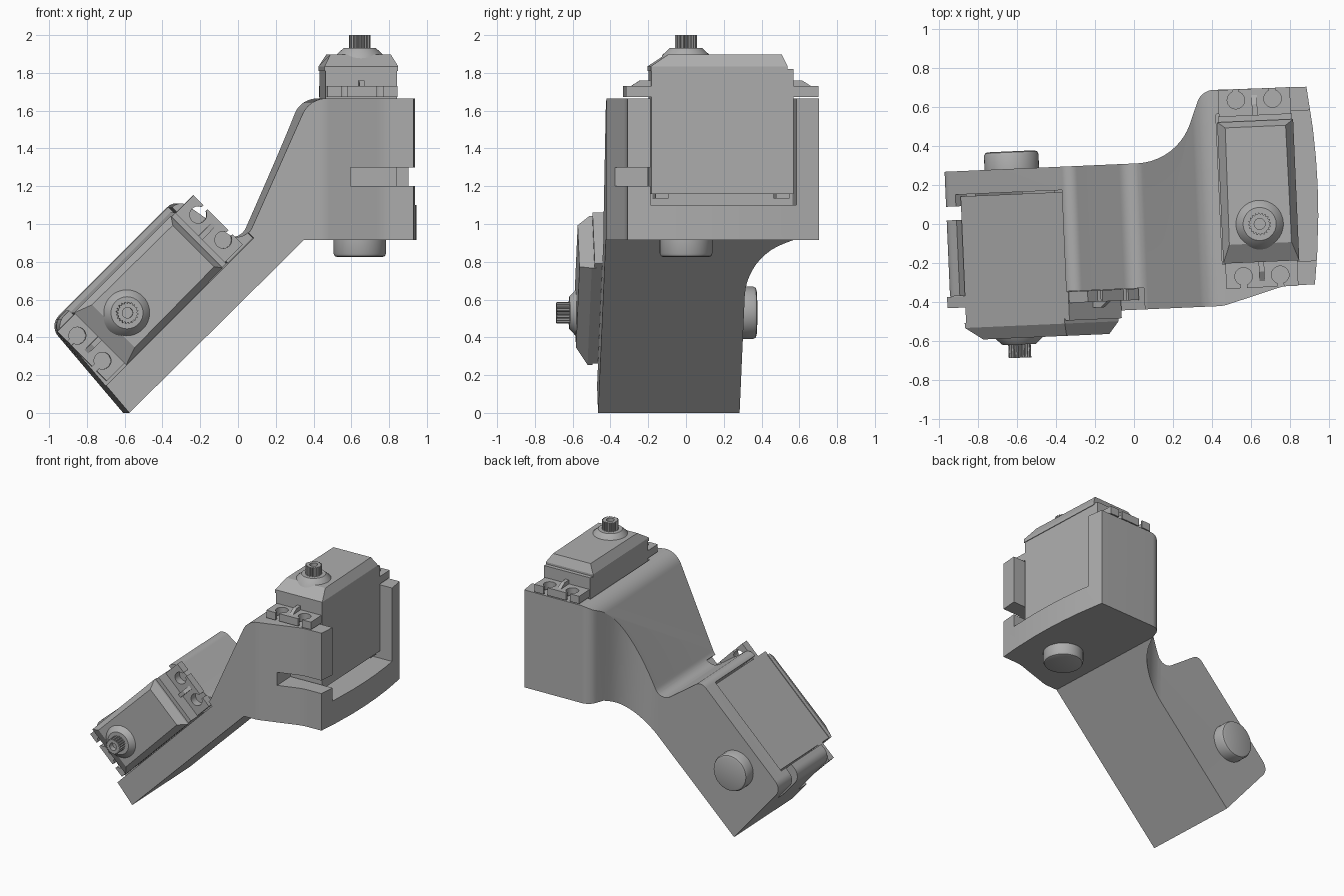
import bpy, bmesh, math
from mathutils import Matrix, Vector

if "Cube" in bpy.data.objects:
    bpy.data.objects.remove(bpy.data.objects["Cube"], do_unlink=True)

GREY = (0.42, 0.42, 0.42, 1)
mat = bpy.data.materials.new("plain grey")
mat.use_nodes = True
mat.diffuse_color = GREY
mat.node_tree.nodes["Principled BSDF"].inputs["Base Color"].default_value = GREY


def add(name, bm, m):
    bmesh.ops.recalc_face_normals(bm, faces=bm.faces)
    bm.transform(m)
    me = bpy.data.meshes.new(name)
    bm.to_mesh(me)
    bm.free()
    me.materials.append(mat)
    ob = bpy.data.objects.new(name, me)
    bpy.context.collection.objects.link(ob)
    return ob


def rounded(pts, steps=10):
    """Polygon outline; a third value in a point is its corner radius."""
    out = []
    for i, p in enumerate(pts):
        v = Vector(p[:2])
        if len(p) < 3:
            out.append(v)
            continue
        a = (Vector(pts[i - 1][:2]) - v).normalized()
        b = (Vector(pts[(i + 1) % len(pts)][:2]) - v).normalized()
        half = a.angle(b) / 2
        c = v + (a + b).normalized() * p[2] / math.sin(half)
        t = p[2] / math.tan(half)
        s, e = v + a * t - c, v + b * t - c
        turn = math.atan2(s.x * e.y - s.y * e.x, s.dot(e))
        for k in range(steps + 1):
            out.append(c + Matrix.Rotation(turn * k / steps, 2) @ s)
    return out


def prism(name, pts, z0, z1, m):
    bm = bmesh.new()
    f = bm.faces.new([bm.verts.new((p[0], p[1], z0)) for p in pts])
    top = bmesh.ops.extrude_face_region(bm, geom=[f])["geom"]
    bmesh.ops.translate(bm, vec=(0, 0, z1 - z0),
                        verts=[v for v in top if isinstance(v, bmesh.types.BMVert)])
    return add(name, bm, m)


def box(name, x, y, z, m):
    return prism(name, [(x[0], y[0]), (x[1], y[0]), (x[1], y[1]), (x[0], y[1])], z[0], z[1], m)


def circle(r, n, cx=0, cy=0):
    return [(cx + r * math.cos(k * math.tau / n), cy + r * math.sin(k * math.tau / n))
            for k in range(n)]


def lathe(name, profile, m, n=40):
    """Stack rings of (radius, height) and cap both ends."""
    bm = bmesh.new()
    rings = [[bm.verts.new((*p, z)) for p in circle(r, n)] for r, z in profile]
    for lo, hi in zip(rings, rings[1:]):
        for k in range(n):
            bm.faces.new((lo[k], lo[(k + 1) % n], hi[(k + 1) % n], hi[k]))
    bm.faces.new(rings[0])
    bm.faces.new(rings[-1])
    return add(name, bm, m)


def combine(ob, other, op="DIFFERENCE"):
    mod = ob.modifiers.new("cut", "BOOLEAN")
    mod.operation, mod.solver, mod.object = op, "EXACT", other
    bpy.context.view_layer.objects.active = ob
    bpy.ops.object.modifier_apply(modifier=mod.name)
    bpy.data.objects.remove(other, do_unlink=True)


def smooth(ob):
    bpy.ops.object.select_all(action="DESELECT")
    ob.select_set(True)
    bpy.context.view_layer.objects.active = ob
    bpy.ops.object.shade_smooth_by_angle(angle=math.radians(30))


# Frames: the whole arm is turned slightly; each motor has its shaft on local z
ROOT = Matrix.Rotation(math.radians(2.5), 4, "Z")
UPPER = ROOT @ Matrix.Translation((0.644, -0.028, 1.16))
s = math.sqrt(0.5)
LOWER = ROOT @ Matrix.Translation((-0.614, 0.18, 0.53)) @ Matrix(
    ((s, s, 0, 0), (0, 0, -1, 0), (-s, s, 0, 0), (0, 0, 0, 1)))
UPRIGHT = ROOT @ Matrix.Rotation(math.pi / 2, 4, "X")

# Bracket: side outline crossed with plan outline
side = rounded([(-0.595, 0), (0.33, 0.915), (1.2, 0.915), (1.2, 1.665), (0.36, 1.665, 0.14),
                (0.015, 0.89, 0.08), (-0.323, 1.127, 0.06), (-0.988, 0.463, 0.08)])
end_arc = [(0.95 - 0.14 * (y - 0.16) ** 2, y) for y in (-0.35, -0.2, 0, 0.16, 0.3, 0.45, 0.665)]
plan = rounded([(-1.2, -0.44), (0.44, -0.44, 0.2), (0.76, -0.35, 0.3)] + end_arc
               + [(0.375, 0.67, 0.09), (0.235, 0.31, 0.3), (-1.2, 0.31)])
bracket = prism("bracket", side, -1, 1, UPRIGHT)
combine(bracket, prism("plan", plan, -0.2, 2, ROOT), "INTERSECT")

# Motor pockets, tab seat and cable slots
cuts = [
    ((-0.2, 0.9), (-0.2, 0.572), (-0.06, 1), UPPER),
    ((-0.9, 0.2), (-0.2, 0.572), (-0.01, 1), LOWER),
    ((-0.8, 0.2), (-0.8, 0.76), (0.51, 1), LOWER),
    ((-0.065, 0.9), (-0.8, -0.15), (0.04, 0.14), UPPER),
    ((-0.8, 0.0), (-0.8, -0.15), (0.05, 0.12), LOWER),
]
for x, y, z, m in cuts:
    combine(bracket, box("cutter", x, y, z, m))
smooth(bracket)


def motor(label, m, floor, open_side):
    # Case with a slightly proud foot at each end
    box(label + "_motor_case", (-0.19, 0.19), (-0.19, 0.56), (0, 0.66), m)
    for y in (-0.17, 0.47):
        box(label + "_motor_foot", (-0.17, 0.17), (y, y + 0.07), (-0.025 if floor > 0.1 else -0.01, 0.01), m)

    # Lid with sloping edges, lower along the open side
    bm = bmesh.new()
    base = [(-0.195, -0.195), (0.195, -0.195), (0.195, 0.53), (-0.195, 0.53)]
    lo = [bm.verts.new((*p, 0.65)) for p in base]
    mid = [bm.verts.new((*p, 0.675)) for p in base]
    hi = [bm.verts.new((*p, 0.738)) for p in
          ((-0.16, -0.1), (0.16, -0.1), (0.155, 0.5), (-0.155, 0.5))]
    for a, b in ((lo, mid), (mid, hi)):
        for k in range(4):
            bm.faces.new((a[k], a[(k + 1) % 4], b[(k + 1) % 4], b[k]))
    bm.faces.new(lo)
    bm.faces.new(hi)
    add(label + "_motor_lid", bm, m)

    # Mounting tabs with open screw holes and a stiffening rib
    for sign, inner, outer, hole in ((-1, -0.185, -0.31, -0.265), (1, 0.555, 0.68, 0.665 - 0.005)):
        y0, y1 = sorted((inner, outer + sign * 0.015))
        tab = box(label + "_mounting_tab", (-0.185, 0.185), (y0, y1), (0.512, 0.57), m)
        cy = hole if sign < 0 else hole - 0.02
        for x in (-0.094, 0.094):
            combine(tab, prism("hole", circle(0.045, 24, x, cy), 0.4, 0.7, m))
            gap = sorted((cy, outer + sign * 0.1))
            combine(tab, box("gap", (x - 0.016, x + 0.016), gap, (0.4, 0.7), m))
        smooth(tab)
        rib = [(inner, 0.565), (inner + sign * 0.115, 0.565), (inner + sign * 0.06, 0.6), (inner, 0.6)]
        turn = Matrix(((0, 0, 1, 0), (1, 0, 0, 0), (0, 1, 0, 0), (0, 0, 0, 1)))
        prism(label + "_tab_rib", rib, -0.014, 0.014, m @ turn)

    # Shaft collar, toothed shaft and rear pivot pin
    smooth(lathe(label + "_shaft_collar", [(0.145, 0.68), (0.125, 0.735), (0.085, 0.772)], m))
    teeth = 20
    gear = [Vector(p) * (1 if k % 4 < 2 else 0.87) for k, p in enumerate(circle(0.058, teeth * 4))]
    shaft = prism(label + "_toothed_shaft", gear, 0.76, 0.84, m)
    combine(shaft, prism("bore", circle(0.028, 24), 0.80, 0.9, m))
    smooth(lathe(label + "_pivot_pin", [(0.12, -floor - 0.09), (0.133, -floor - 0.085),
                                        (0.14, -floor - 0.07), (0.14, 0.01 - floor)], m))


motor("upper", UPPER, 0.245, 1)
motor("lower", LOWER, 0.13, -1)
